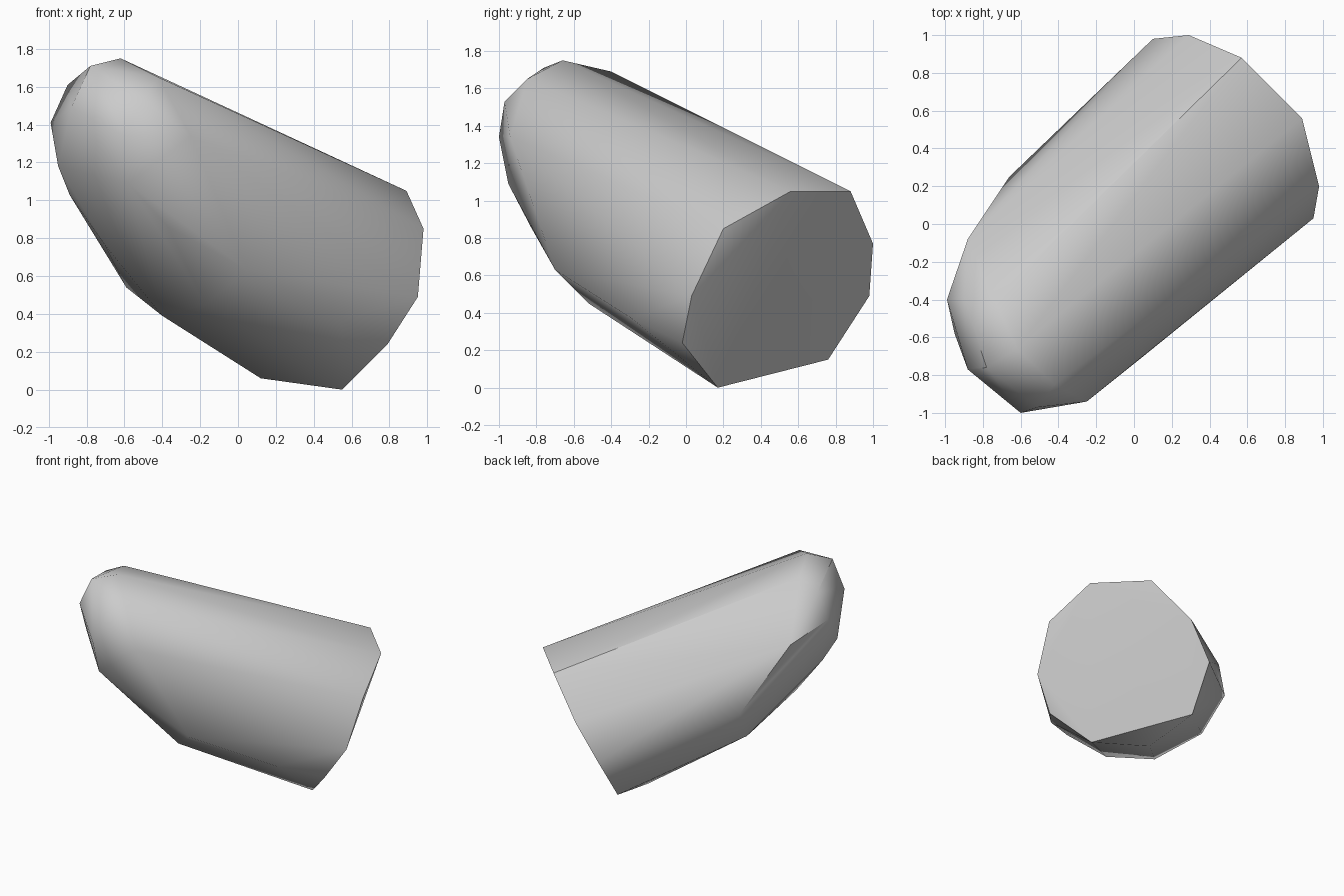
import bpy
import bmesh
import math
from mathutils import Vector

# Remove the default cube only
default_cube = bpy.data.objects.get("Cube")
if default_cube:
    bpy.data.objects.remove(default_cube, do_unlink=True)


def make_material(name, value):
    """Create one flat material."""
    colour = (value, value, value, 1.0)
    material = bpy.data.materials.new(name)
    material.use_nodes = True
    material.diffuse_color = colour
    shader = next(n for n in material.node_tree.nodes if n.type == "BSDF_PRINCIPLED")
    shader.inputs["Base Color"].default_value = colour
    return material


def make_hull(name, rings, material, sharp_angle):
    """Wrap a faceted convex skin around rings of control points."""
    bm = bmesh.new()
    for ring in rings:
        for point in ring:
            bm.verts.new(Vector(point))
    result = bmesh.ops.convex_hull(bm, input=bm.verts[:])
    spare = set(result["geom_interior"]) | set(result["geom_unused"])
    spare_verts = [item for item in spare if isinstance(item, bmesh.types.BMVert)]
    bmesh.ops.delete(bm, geom=spare_verts, context="VERTS")
    bmesh.ops.recalc_face_normals(bm, faces=bm.faces[:])

    mesh = bpy.data.meshes.new(name)
    bm.to_mesh(mesh)
    bm.free()
    mesh.materials.append(material)
    obj = bpy.data.objects.new(name, mesh)
    bpy.context.collection.objects.link(obj)

    bpy.ops.object.select_all(action="DESELECT")
    obj.select_set(True)
    bpy.context.view_layer.objects.active = obj
    bpy.ops.object.shade_smooth_by_angle(angle=math.radians(sharp_angle))
    return obj


# Flat cut end of the slanted body
cut_end = [
    (.89, .56, 1.05), (.57, .88, 1.05), (.29, 1, .77),
    (.1, .98, .49), (.08, .76, .15), (.55, .17, 0),
    (.79, -.02, .24), (.95, .03, .49), (.98, .2, .85),
]

# Underside, where the body curves up to the nose
belly = [
    (.12, .32, .06), (-.4, -.24, .39), (-.17, -.52, .45),
    (.55, -.29, .37), (.05, -.7, .63), (-.37, -.83, .86),
    (-.59, .07, .54), (-.66, .25, .81), (-.7, -.41, .76),
]

# Shoulders around the nose
shoulder = [
    (-.25, -.94, 1.34), (-.58, -.95, 1.09), (-.88, -.08, 1.3),
    (-.95, -.58, 1.18), (-.89, -.48, 1.03),
]

# Blunt faceted nose
nose = [
    (-.62, -.66, 1.75), (-.78, -.76, 1.71), (-.42, -.85, 1.65),
    (-.51, -.97, 1.53), (-.6, -1, 1.34), (-.88, -.77, 1.49),
    (-.74, -.4, 1.69), (-.9, -.4, 1.61), (-.99, -.4, 1.41),
]

grey = make_material("light_grey", .6)
make_hull("blunt_nosed_body", [cut_end, belly, shoulder, nose], grey, 39)
